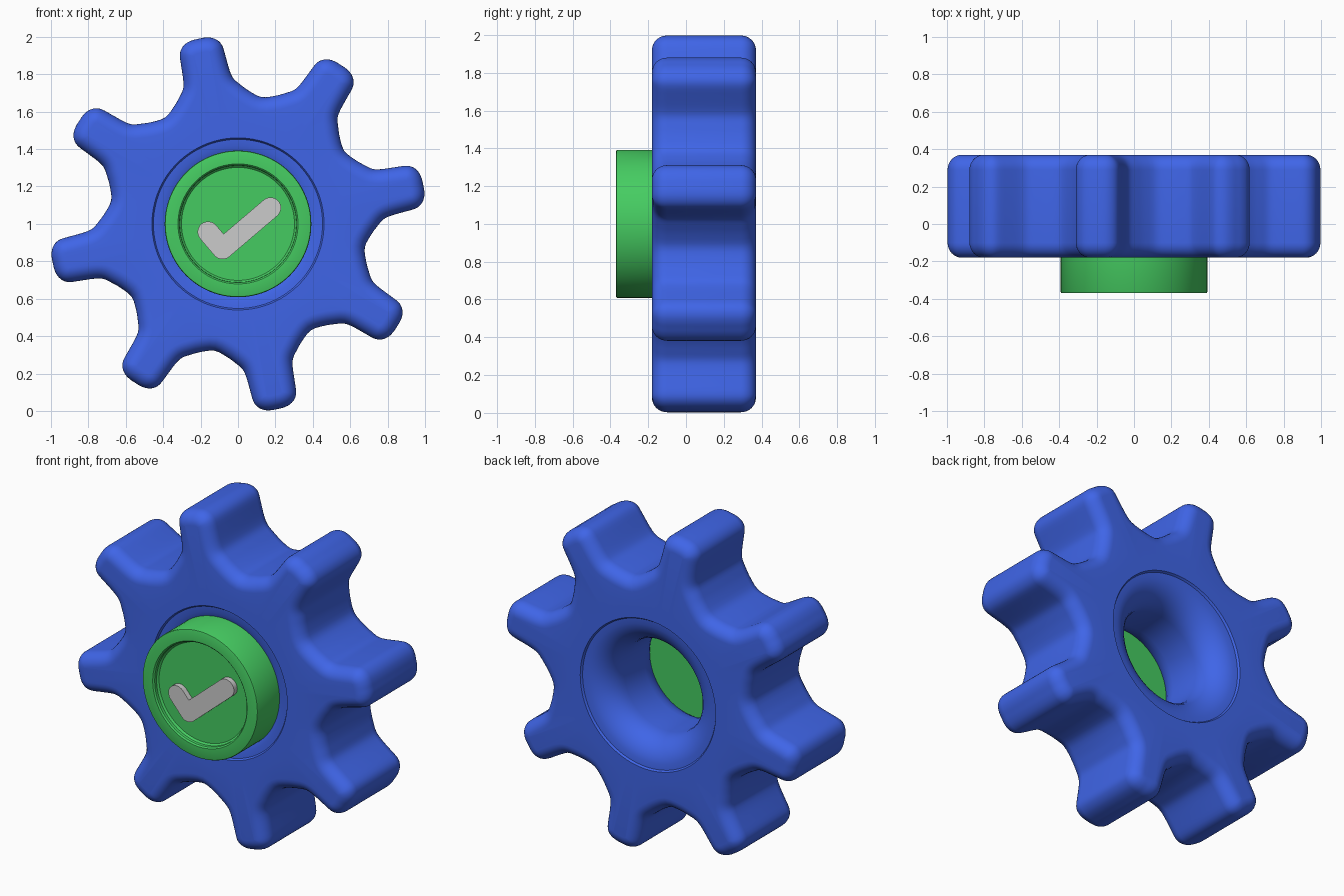
import bpy, bmesh, math
from mathutils import Vector, geometry

if "Cube" in bpy.data.objects:
    bpy.data.objects.remove(bpy.data.objects["Cube"])


def finish(name, bm, color=None, angle=35):
    bmesh.ops.recalc_face_normals(bm, faces=bm.faces)
    me = bpy.data.meshes.new(name)
    bm.to_mesh(me)
    bm.free()
    ob = bpy.data.objects.new(name, me)
    bpy.context.collection.objects.link(ob)
    if color:
        mat = bpy.data.materials.new(name + "_colour")
        mat.diffuse_color = color
        mat.use_nodes = True
        mat.node_tree.nodes["Principled BSDF"].inputs["Base Color"].default_value = mat.diffuse_color
        me.materials.append(mat)
    bpy.ops.object.select_all(action='DESELECT')
    ob.select_set(True)
    bpy.context.view_layer.objects.active = ob
    bpy.ops.object.shade_smooth_by_angle(angle=math.radians(angle))
    return ob


def bridge(bm, rings, closed=False):
    vs = [[bm.verts.new(p) for p in ring] for ring in rings]
    pairs = list(zip(vs, vs[1:])) + ([(vs[-1], vs[0])] if closed else [])
    for a, b in pairs:
        for i in range(len(a)):
            j = (i + 1) % len(a)
            bm.faces.new((a[i], a[j], b[j], b[i]))
    return vs


def circle(r, y, angles):
    return [(r * math.cos(a), y, 1 + r * math.sin(a)) for a in angles]


# Gear: outline of half a tooth (outward, sideways), repeated eight times
Y0, Y1, TURN = -0.18, 0.37, math.radians(12)
half = [(1.012, 0), (1.011, .035), (1.002, .07), (.98, .1), (.945, .117), (.88, .122),
        (.81, .127), (.765, .138), (.725, .168), (.682, .207), (.637, .264)]
tooth = [(a, -b) for a, b in half[:0:-1]][1:] + half
ctrl = []
for k in range(8):
    t = TURN + k * math.pi / 4
    ctrl += [Vector((a * math.cos(t) - b * math.sin(t), a * math.sin(t) + b * math.cos(t)))
             for a, b in tooth]
outline = []
n = len(ctrl)
for i in range(n):
    p0, p1, p2, p3 = (ctrl[(i + d) % n] for d in (-1, 0, 1, 2))
    for s in range(3):
        u = s / 3
        outline.append(0.5 * (2 * p1 + (p2 - p0) * u + (2 * p0 - 5 * p1 + 4 * p2 - p3) * u * u
                              + (3 * p1 - p0 - 3 * p2 + p3) * u ** 3))
n = len(outline)
inward = []
for i in range(n):
    d = (outline[(i + 1) % n] - outline[i - 1]).normalized()
    inward.append(Vector((-d.y, d.x)))

FIL = 0.08


def inset(amount, y):
    return [(p.x + q.x * amount, y, 1 + p.y + q.y * amount) for p, q in zip(outline, inward)]


steps = [math.pi / 2 * i / 8 for i in range(9)]
rings = [inset(FIL * .95 * (1 - math.sin(a)), Y0 + FIL * (1 - math.cos(a))) for a in steps]
rings += [inset(FIL * .95 * (1 - math.cos(a)), Y1 - FIL * (1 - math.sin(a))) for a in steps]
angles = [math.atan2(z - 1, x) for x, _, z in rings[0]]

# Gear bore: small step, then wide rounded lips down to the hole
LIP, G = 0.165, 0.012
bore = [(.52, Y1), (.46, Y1), (.452, Y1 - G)]
bore += [(.45 - LIP * math.sin(a), Y1 - G - LIP * (1 - math.cos(a))) for a in steps[1:]]
bore += [(.45 - LIP * math.cos(a), Y0 + G + LIP * (1 - math.sin(a))) for a in steps[:-1]]
bore += [(.452, Y0 + G), (.46, Y0), (.52, Y0)]
rings += [circle(r, y, angles) for r, y in bore]
bm = bmesh.new()
bridge(bm, rings, closed=True)
finish("gear", bm, (0.05, 0.13, 0.80, 1))

# Round badge with a raised rim
profile = [(.302, -.335), (.312, -.345), (.313, -.362), (.321, -.37), (.384, -.37),
           (.389, -.368), (.392, -.362), (.392, -.10)]
ang = [2 * math.pi * i / 96 for i in range(96)]
bm = bmesh.new()
vs = bridge(bm, [circle(r, y, ang) for r, y in profile])
bm.faces.new(vs[0])
bm.faces.new(vs[-1])
finish("badge", bm, (0.06, 0.60, 0.12, 1))

# Check mark: thick stroke with round ends
W = 0.056
A, B, C = Vector((-.16, .957)), Vector((-.083, .867)), Vector((.174, 1.086))
d1, d2 = (B - A).normalized(), (C - B).normalized()
n1, n2 = Vector((-d1.y, d1.x)) * W, Vector((-d2.y, d2.x)) * W


def arc(c, v, sweep, k):
    a0 = math.atan2(v.y, v.x)
    return [c + W * Vector((math.cos(a0 + sweep * i / k), math.sin(a0 + sweep * i / k)))
            for i in range(k + 1)]


bend = d1.angle(d2)
pts = arc(A, n1, math.pi, 12) + arc(B, -n1, bend, 8) + arc(C, -n2, math.pi, 12)
pts.append(geometry.intersect_line_line_2d(A + n1, B + n1 + d1, B + n2 - d2, C + n2))
bm = bmesh.new()
vs = bridge(bm, [[(p.x, y, p.y) for p in pts] for y in (-.325, -.368)])
bm.faces.new(vs[0])
bm.faces.new(vs[1])
finish("check_mark", bm)
